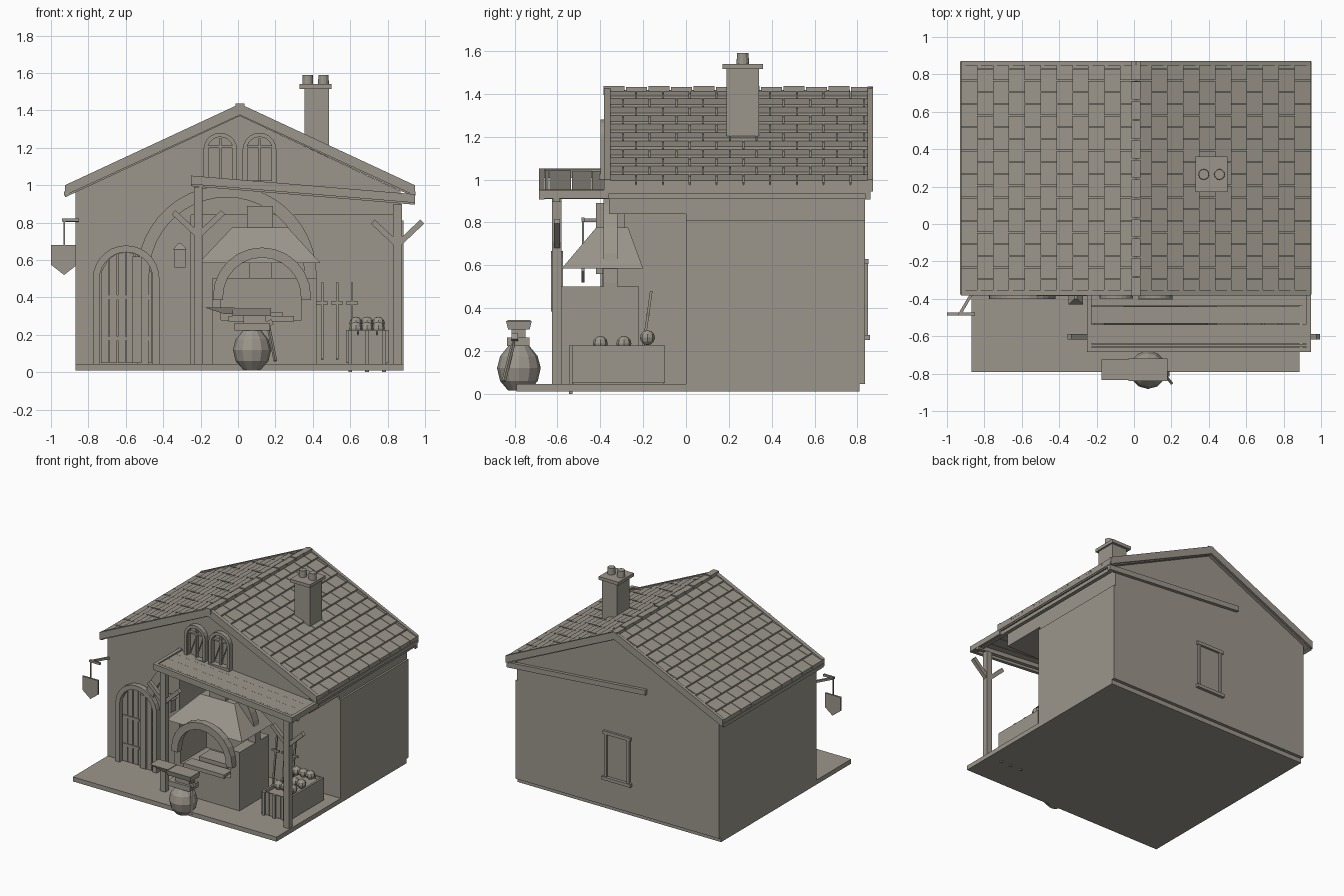
import bpy, bmesh, math
from mathutils import Vector, Matrix

if "Cube" in bpy.data.objects:
    bpy.data.objects.remove(bpy.data.objects["Cube"])

STONE = bpy.data.materials.new("warm_grey_stone")
STONE.diffuse_color = (0.33, 0.305, 0.26, 1)
STONE.use_nodes = True
STONE.node_tree.nodes["Principled BSDF"].inputs["Base Color"].default_value = STONE.diffuse_color


def prism(bm, pts, y0, y1):
    """Extrude an xz profile from y0 to y1."""
    a = [bm.verts.new((x, y0, z)) for x, z in pts]
    b = [bm.verts.new((x, y1, z)) for x, z in pts]
    n = len(pts)
    fs = [bm.faces.new(a), bm.faces.new(b[::-1])]
    for i in range(n):
        fs.append(bm.faces.new((a[i], b[i], b[(i + 1) % n], a[(i + 1) % n])))


def box(bm, x0, x1, y0, y1, z0, z1):
    prism(bm, [(x0, z0), (x1, z0), (x1, z1), (x0, z1)], y0, y1)


def bar(bm, p, q, w, h=None):
    """Square bar between two points."""
    p, q = Vector(p), Vector(q)
    d = q - p
    m = Matrix.Translation((p + q) / 2) @ d.to_track_quat('Z', 'Y').to_matrix().to_4x4()
    bmesh.ops.create_cube(bm, size=1, matrix=m @ Matrix.Diagonal((w, h or w, d.length, 1)))


def frustum(bm, x, y, z0, z1, a, b, n=12):
    bmesh.ops.create_cone(bm, cap_ends=True, segments=n, radius1=a, radius2=b, depth=z1 - z0,
                          matrix=Matrix.Translation((x, y, (z0 + z1) / 2)))


def loft(bm, lo, hi):
    """Box with different bottom and top rectangles: (x0, x1, y0, y1, z)."""
    def ring(r):
        x0, x1, y0, y1, z = r
        return [bm.verts.new(c) for c in ((x0, y0, z), (x1, y0, z), (x1, y1, z), (x0, y1, z))]
    a, b = ring(lo), ring(hi)
    bm.faces.new(a)
    bm.faces.new(b)
    for i in range(4):
        j = (i + 1) % 4
        bm.faces.new((a[i], a[j], b[j], b[i]))


def arc(cx, cz, rx, rz=None, n=14):
    rz = rz or rx
    return [(cx + rx * math.cos(math.pi * i / n), cz + rz * math.sin(math.pi * i / n)) for i in range(n + 1)]


def arch(bm, cx, cz, ro, ri, foot, y0, y1, n=14):
    """Arched band with straight legs down to foot."""
    o = [(cx + ro, foot)] + arc(cx, cz, ro, n=n) + [(cx - ro, foot)]
    i = [(cx + ri, foot)] + arc(cx, cz, ri, n=n) + [(cx - ri, foot)]
    prism(bm, o + i[::-1], y0, y1)


def part(name, build):
    bm = bmesh.new()
    build(bm)
    bmesh.ops.recalc_face_normals(bm, faces=bm.faces)
    me = bpy.data.meshes.new(name)
    bm.to_mesh(me)
    bm.free()
    me.materials.append(STONE)
    ob = bpy.data.objects.new(name, me)
    bpy.context.collection.objects.link(ob)
    return ob


# House body
RX, RZ, SL = 0.01, 1.41, 0.465
part("ground_slab", lambda b: box(b, -.87, .885, -.79, .81, .01, .045))


def walls(b):
    box(b, -.87, -.25, -.36, .835, .045, .84)
    box(b, -.25, .87, 0, .835, .045, .84)
    box(b, .87, .885, 0, .835, .045, .81)
    prism(b, [(-.87, .84), (.87, .84), (.87, .968), (RX, 1.37), (-.87, .961)], -.36, .835)
part("walls", walls)
part("great_arch", lambda b: arch(b, -.06, .52, .48, .415, .045, -.385, -.32, 22))


# Roof
def deck(b):
    for s in (-1, 1):
        e = RX + s * .935
        prism(b, [(RX, RZ), (e, .975), (e, .935), (RX, 1.37)], -.37, .86)
part("roof_deck", deck)


def shingles(b):
    rows, w, y0, y1 = 11, .125, -.355, .85
    for s in (-1, 1):
        for r in range(rows):
            ta, tb = .935 * r / rows, .935 * (r + 1) / rows
            pro = [(RX + s * t, RZ - t * SL + h) for t, h in ((ta, 0), (tb, 0), (tb, .02), (ta, .008))]
            y = y0 - (w / 2 if r % 2 else 0)
            while y < y1:
                a, c = max(y, y0), min(y + w - .005, y1)
                if c - a > .01:
                    prism(b, pro, a, c)
                y += w
part("roof_shingles", shingles)


def barge(b):
    for s in (-1, 1):
        e = RX + s * .935
        for ya, yb in ((-.383, -.353), (.848, .872)):
            prism(b, [(RX, 1.435), (e, 1.0), (e, .945), (RX, 1.375)], ya, yb)
        x = RX + s * .925
        box(b, x - .014, x + .014, -.378, .868, .945, .965)
part("barge_boards", barge)


def ridge(b):
    for i in range(12):
        y = -.385 + i * .105
        box(b, RX - .024, RX + .024, y, y + .098, 1.395, 1.437 - .004 * (i % 2))
part("ridge_caps", ridge)


# Chimney
def chimney(b):
    box(b, .355, .487, .19, .34, 1.15, 1.515)
    box(b, .33, .5, .17, .36, 1.515, 1.54)
    for x in (.373, .457):
        frustum(b, x, .265, 1.54, 1.59, .029, .027)
part("chimney", chimney)


# Gable windows
def gable_windows(b):
    for x in (-.095, .115):
        arch(b, x, 1.19, .09, .068, 1.0, -.398, -.36, 10)
        box(b, x - .09, x + .09, -.405, -.36, 1.0, 1.025)
        for d in (-.07, .07):
            box(b, x + d - .006, x + d + .006, -.39, -.36, 1.02, 1.21)
        box(b, x - .006, x + .006, -.385, -.36, 1.02, 1.25)
        box(b, x - .07, x + .07, -.383, -.36, 1.2, 1.212)
        for d in (-.04, .02):
            bar(b, (x + d - .02, -.365, 1.04), (x + d + .03, -.365, 1.18), .006)
part("gable_windows", gable_windows)


# Entrance door
part("door_frame", lambda b: arch(b, -.598, .5, .178, .142, .045, -.4, -.355))


def door(b):
    n, w = 6, .276 / 6
    for i in range(n):
        x = -.736 + i * w
        za, zb = [.5 + math.sqrt(max(0, .142 ** 2 - (u + .598) ** 2)) for u in (x, x + w)]
        prism(b, [(x + .003, .05), (x + w - .003, .05), (x + w - .003, zb), (x + .003, za)], -.372, -.355)
    box(b, -.565, -.515, -.4, -.36, .05, .62)
    for z in (.18, .4):
        box(b, -.73, -.59, -.378, -.36, z - .01, z + .012)
        box(b, -.505, -.465, -.378, -.36, z - .01, z + .012)
part("door", door)


# Wall lantern
def lantern(b):
    box(b, -.34, -.282, -.42, -.365, .56, .655)
    loft(b, (-.35, -.272, -.43, -.36, .655), (-.318, -.304, -.4, -.385, .69))
part("wall_lantern", lantern)


# Hanging shield sign
def sign(b):
    bar(b, (-.86, -.36, .81), (-.93, -.48, .81), .016)
    box(b, -.94, -.85, -.488, -.474, .805, .822)
    bar(b, (-.93, -.481, .81), (-.93, -.481, .68), .008)
    prism(b, [(-1, .68), (-.865, .68), (-.865, .57), (-.93, .52), (-1, .575)], -.488, -.474)
part("hanging_sign", sign)


# Porch
def porch_z(x):
    return 1.045 - (x + .25) * .083


def posts(b):
    for x, top, z in ((-.212, .99, .74), (.853, .9, .69)):
        box(b, x - .023, x + .023, -.625, -.58, .04, top)
        for s in (-1, 1):
            bar(b, (x + s * .01, -.602, z), (x + s * .132, -.602, z + .115), .03, .03)
part("porch_posts", posts)


def porch_roof(b):
    def strip(x0, x1, y0, y1, lo, hi):
        prism(b, [(x0, porch_z(x0) + lo), (x1, porch_z(x1) + lo), (x1, porch_z(x1) + hi), (x0, porch_z(x0) + hi)], y0, y1)
    edges = (-.66, -.64, -.535, -.44, -.36)
    for i in range(4):
        strip(-.23, .935, edges[i] + .002, edges[i + 1] - .002, -.018, -.002 * i)
    strip(-.25, .945, -.685, -.66, -.04, .006)
    strip(-.25, .945, -.62, -.59, -.05, -.018)
    strip(-.25, .945, .835, .86, -.04, 0)
    for x in (-.24, .935):
        strip(x - .012, x + .012, -.68, -.36, -.035, .006)
    box(b, .9, .93, -.66, .855, .91, .938)
part("porch_roof", porch_roof)


# Forge: hearth, arch and hood
def hearth(b):
    box(b, -.14, .42, -.58, -.22, .045, .28)
    box(b, -.14, -.09, -.58, -.22, .28, .5)
    box(b, .34, .42, -.58, -.22, .28, .5)
    box(b, -.09, .34, -.26, -.22, .28, .5)
    box(b, -.05, .3, -.6, -.5, .27, .3)
    box(b, .0, .24, -.48, -.34, .28, .32)
part("forge_hearth", hearth)
part("forge_arch", lambda b: arch(b, .128, .405, .262, .208, .385, -.63, -.575, 12))


def hood(b):
    loft(b, (-.21, .44, -.58, -.2, .585), (-.03, .265, -.42, -.27, .775))
    box(b, .047, .188, -.42, -.285, .77, .89)
    box(b, .06, .18, -.39, -.32, .5, .6)
part("forge_hood", hood)


# Anvil on a stump barrel
def stump(b):
    r = [(.015, .05), (.06, .088), (.12, .102), (.175, .088), (.222, .05)]
    for (z0, a), (z1, c) in zip(r, r[1:]):
        frustum(b, .075, -.78, z0, z1, a, c)
part("stump_barrel", stump)


def anvil(b):
    box(b, -.02, .17, -.835, -.73, .222, .262)
    box(b, .03, .15, -.815, -.75, .26, .305)
    loft(b, (-.03, .175, -.83, -.73, .3), (-.03, .178, -.84, -.72, .34))
    loft(b, (-.07, -.02, -.82, -.74, .31), (-.175, -.02, -.835, -.725, .345))
part("anvil", anvil)


def hammer(b):
    bar(b, (.16, -.8, .26), (.2, -.85, .06), .014)
    bar(b, (.14, -.8, .25), (.185, -.8, .27), .03)
part("leaning_tongs", hammer)


# Produce crate
def crate(b):
    box(b, .59, .795, -.525, -.105, .045, .2)
    for x in (.585, .8):
        box(b, x - .008, x + .008, -.533, -.097, .05, .225)
    for y in (-.527, -.103):
        for i in range(4):
            x = .595 + i * .05
            box(b, x, x + .045, y - .006, y + .006, .05, .225)
    for x in (.6, .69, .78):
        box(b, x - .01, x + .01, -.545, -.53, 0, .225)
part("crate", crate)


def fruit(b):
    for x in (.63, .69, .75):
        for y in (-.4, -.29, -.18):
            bmesh.ops.create_uvsphere(b, u_segments=8, v_segments=6, radius=.035,
                                      matrix=Matrix.Translation((x, y, .235 if y < -.2 else .262)))
part("crate_balls", fruit)


# Leaning swords
def swords(b):
    for x in (.45, .53, .61):
        bar(b, (x, -.22, .07), (x, -.162, .48), .012, .012)
        bar(b, (x - .032, -.178, .37), (x + .032, -.178, .37), .014)
part("swords", swords)


# Rear window
def rear_window(b):
    for x in (-.105, .09):
        box(b, x, x + .022, .83, .85, .26, .62)
    box(b, -.12, .127, .83, .858, .25, .275)
    box(b, -.115, .122, .83, .852, .605, .63)
part("rear_window_frame", rear_window)
